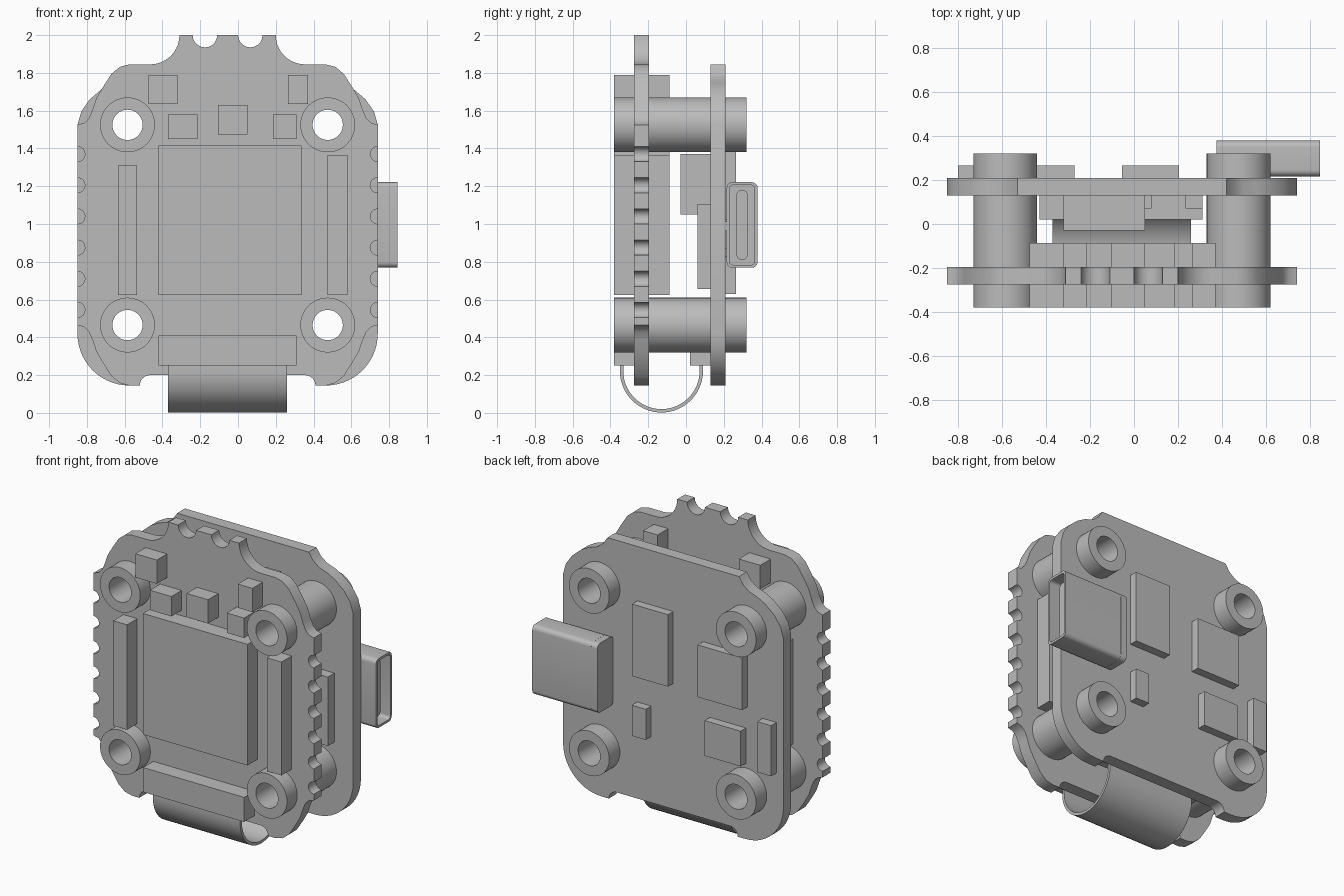
import bpy, bmesh, math

cube = bpy.data.objects.get("Cube")
if cube:
    bpy.data.objects.remove(cube, do_unlink=True)

grey = bpy.data.materials.new("plain_grey")
grey.use_nodes = True
COLOUR = (0.5, 0.5, 0.5, 1)
grey.diffuse_color = COLOUR
grey.node_tree.nodes["Principled BSDF"].inputs["Base Color"].default_value = COLOUR

CX, CZ = -0.055, 0.995          # centre of the boards
HALF, HOLE = 0.795, 0.53        # board half width, mounting hole offset


def add(name, mesh, smooth=False):
    ob = bpy.data.objects.new(name, mesh)
    bpy.context.collection.objects.link(ob)
    mesh.materials.clear()
    mesh.materials.append(grey)
    if smooth:
        bpy.ops.object.select_all(action='DESELECT')
        ob.select_set(True)
        bpy.context.view_layer.objects.active = ob
        bpy.ops.object.shade_smooth_by_angle(angle=math.radians(30))
    return ob


def box(name, x0, x1, y0, y1, z0, z1):
    bm = bmesh.new()
    bmesh.ops.create_cube(bm, size=1)
    for v in bm.verts:
        v.co = (x0 + (v.co.x + .5) * (x1 - x0),
                y0 + (v.co.y + .5) * (y1 - y0),
                z0 + (v.co.z + .5) * (z1 - z0))
    me = bpy.data.meshes.new(name)
    bm.to_mesh(me)
    bm.free()
    return add(name, me)


def arc(cx, cy, r, a0, a1, n=10):
    angles = [math.radians(a0 + (a1 - a0) * i / n) for i in range(n + 1)]
    return [(cx + r * math.cos(a), cy + r * math.sin(a)) for a in angles]


def circle(cx, cy, r):
    return arc(cx, cy, r, 0, 360, 48)[:-1]


def rounded(cx, cy, w, h, r):
    pts = []
    for i, (sx, sy) in enumerate([(1, 1), (-1, 1), (-1, -1), (1, -1)]):
        pts += arc(cx + sx * (w / 2 - r), cy + sy * (h / 2 - r), r, i * 90, i * 90 + 90, 6)
    return pts


def extrude(name, loops, lo, hi, axis='Y'):
    """Fill closed loops (inner loops become holes) and extrude along an axis."""
    cu = bpy.data.curves.new(name, 'CURVE')
    cu.dimensions, cu.fill_mode = '2D', 'BOTH'
    cu.extrude = (hi - lo) / 2
    for loop in loops:
        sp = cu.splines.new('POLY')
        sp.points.add(len(loop) - 1)
        for p, (a, b) in zip(sp.points, loop):
            p.co = (a, b, 0, 1)
        sp.use_cyclic_u = True
    tmp = bpy.data.objects.new(name + "_curve", cu)
    bpy.context.collection.objects.link(tmp)
    bpy.context.view_layer.update()
    me = bpy.data.meshes.new_from_object(tmp.evaluated_get(bpy.context.evaluated_depsgraph_get()))
    bpy.data.objects.remove(tmp, do_unlink=True)
    bm = bmesh.new()
    bm.from_mesh(me)
    bmesh.ops.remove_doubles(bm, verts=bm.verts, dist=0.0002)
    mid = (lo + hi) / 2
    for v in bm.verts:
        a, b, c = v.co
        v.co = (a, mid - c, b) if axis == 'Y' else (mid + c, a, b)
    bmesh.ops.recalc_face_normals(bm, faces=bm.faces)
    bm.to_mesh(me)
    bm.free()
    return add(name, me, True)


def mirrored(half):
    return [(CX + u, z) for u, z in half] + [(CX - u, z) for u, z in reversed(half)]


holes = [(CX + sx * HOLE, CZ + sz * HOLE) for sx in (-1, 1) for sz in (-1, 1)]
hole_loops = [circle(x, z, 0.1) for x, z in holes]
foot = arc(0.41, 0.145, 0.055, 0, 90, 6)

# Front board: tabbed top, wavy corners, notched sides
corner = [(0.52, 1.845), (0.57, 1.832), (0.615, 1.795), (0.66, 1.725), (0.695, 1.665),
          (0.715, 1.605), (0.735, 1.56), (0.76, 1.535), (HALF, 1.525)]
half = arc(0.12, 2.0, 0.065, 180, 360) + arc(0.41, 2.0, 0.155, 180, 270) + corner
for i in range(6):
    half += arc(HALF, 1.37 - 0.165 * i, 0.04, 90, 270, 8)
half += [(u, 2 * CZ - z) for u, z in reversed(corner)] + foot
extrude("front_board", [mirrored(half)] + hole_loops, -0.275, -0.195)

# Back board: scooped top corners, round bottom corners
half = [(0.475, 1.845), (0.505, 1.8), (0.55, 1.765), (0.61, 1.745), (0.665, 1.715),
        (0.73, 1.66), (0.775, 1.595), (HALF, 1.525)]
half += arc(0.52, 0.42, 0.275, 0, -90, 14) + foot
extrude("back_board", [mirrored(half)] + hole_loops, 0.13, 0.21)

# Mounting spacers
for i, (x, z) in enumerate(holes):
    extrude(f"spacer_{i + 1}", [circle(x, z, 0.145), circle(x, z, 0.08)], -0.38, 0.32)

# Components passing through the front board: x0, x1, z0, z1
front_parts = {
    "main_chip": (-0.42, 0.335, 0.625, 1.415),
    "right_strip": (-0.635, -0.535, 0.625, 1.31),
    "left_strip": (0.475, 0.58, 0.625, 1.365),
    "upper_right_block": (-0.475, -0.32, 1.635, 1.79),
    "upper_left_block": (0.265, 0.37, 1.635, 1.79),
    "lower_right_block": (-0.37, -0.215, 1.45, 1.58),
    "middle_block": (-0.105, 0.05, 1.475, 1.63),
    "lower_left_block": (0.185, 0.31, 1.45, 1.58),
}
for name, (x0, x1, z0, z1) in front_parts.items():
    box(name, x0, x1, -0.38, -0.087, z0, z1)

# Chips on the outside of the back board
back_parts = {
    "tall_back_chip": (-0.055, 0.205, 1.02, 1.49),
    "square_back_chip": (-0.59, -0.27, 1.01, 1.35),
    "small_back_chip": (0.105, 0.205, 0.63, 0.83),
    "low_back_chip": (-0.58, -0.32, 0.64, 0.87),
    "edge_back_chip": (-0.8, -0.7, 0.635, 0.965),
}
for name, (x0, x1, z0, z1) in back_parts.items():
    box(name, x0, x1, 0.21, 0.265, z0, z1)

# Components between the boards
box("inner_block", -0.32, 0.05, -0.03, 0.13, 1.05, 1.37)
box("inner_strip", 0.5, 0.605, 0.062, 0.13, 0.655, 1.105)
box("inner_chip_right", -0.12, 0.08, 0.07, 0.13, 0.7, 0.95)
box("inner_chip_left", 0.235, 0.31, 0.07, 0.13, 0.7, 0.95)

# Ribbon cable and its two sockets
box("front_socket", -0.42, 0.31, -0.38, -0.275, 0.25, 0.41)
box("back_socket", -0.43, 0.31, 0.02, 0.13, 0.25, 0.41)
ribbon = [(-0.35, 0.26)] + arc(-0.13, 0.222, 0.22, 180, 360, 32) + [(0.09, 0.26), (0.072, 0.26)]
ribbon += arc(-0.13, 0.222, 0.202, 360, 180, 32) + [(-0.332, 0.26)]
extrude("ribbon_cable", [ribbon], -0.37, 0.26, 'X')

# Port with hollow shell, closed inner end and tongue
port_y, port_z = 0.297, 0.995
shell = rounded(port_y, port_z, 0.163, 0.453, 0.03)
cavity = rounded(port_y, port_z, 0.133, 0.423, 0.02)
tongue = rounded(port_y, port_z, 0.06, 0.37, 0.029)
extrude("port_shell", [shell, cavity], 0.42, 0.845, 'X')
back = extrude("port_back", [shell], 0.375, 0.42, 'X')
bevel = back.modifiers.new("soft_edge", 'BEVEL')
bevel.width, bevel.segments = 0.01, 2
extrude("port_tongue", [tongue], 0.42, 0.8, 'X')
